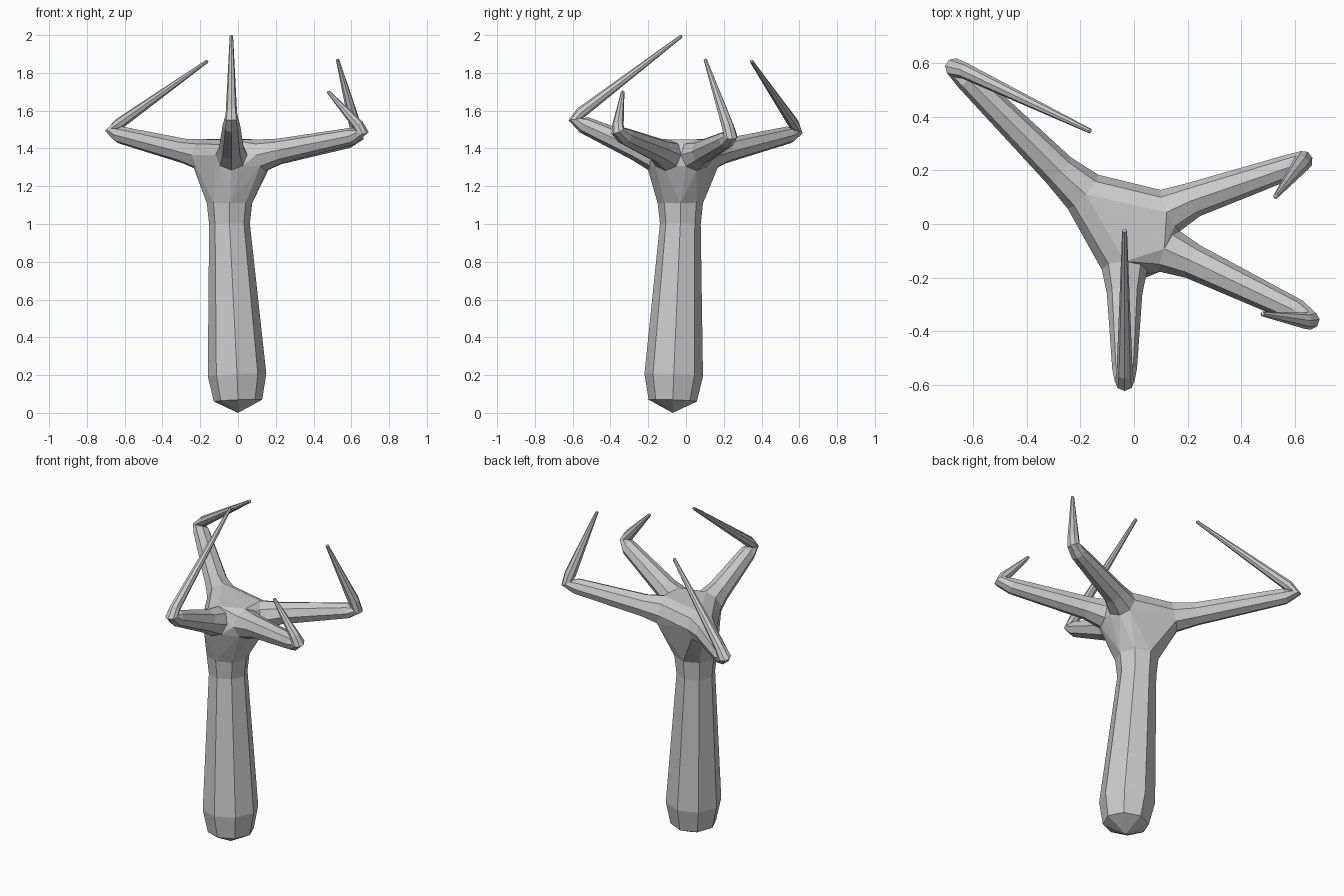
import bpy, bmesh, math
from mathutils import Vector

if "Cube" in bpy.data.objects:
    bpy.data.objects.remove(bpy.data.objects["Cube"])

SIDES = 8

# limbs as (x, y, z, radius), each starting at the central hub
TRUNK = [(-.045, -.03, 1.11, .12), (-.045, -.03, 1.0, .108),
         (-.005, -.065, .2, .155), (0, -.07, .065, .128)]
LEFT_BACK = [(-.19, .12, 1.365, .085), (-.28, .2, 1.385, .066),
             (-.625, .545, 1.472, .046), (-.667, .583, 1.494, .037),
             (-.63, .57, 1.53, .03), (-.163, .346, 1.862, .009)]
FRONT = [(-.035, -.17, 1.365, .085), (-.035, -.26, 1.4, .066),
         (-.035, -.54, 1.525, .046), (-.035, -.585, 1.555, .037),
         (-.035, -.555, 1.59, .03), (-.035, -.025, 1.994, .009)]
RIGHT_FRONT = [(.13, -.1, 1.365, .085), (.22, -.14, 1.387, .066),
               (.605, -.325, 1.465, .046), (.655, -.36, 1.492, .037),
               (.635, -.36, 1.525, .03), (.478, -.335, 1.7, .009)]
RIGHT_BACK = [(.135, .05, 1.365, .085), (.22, .09, 1.382, .066),
              (.585, .215, 1.448, .046), (.633, .236, 1.466, .037),
              (.622, .222, 1.515, .033), (.527, .102, 1.87, .009)]

bm = bmesh.new()


def make_rings(path):
    """One ring of vertices around each path point, carried along the bends."""
    pts = [Vector(p[:3]) for p in path]
    dirs = [(b - a).normalized() for a, b in zip(pts, pts[1:])]
    tans = [dirs[0]] + [(a + b).normalized() for a, b in zip(dirs, dirs[1:])] + [dirs[-1]]
    ref = Vector((1, 0, 0)) if abs(dirs[0].z) > .8 else Vector((0, 0, 1))
    side = (ref - tans[0] * ref.dot(tans[0])).normalized()
    rings = []
    for i, (p, t) in enumerate(zip(pts, tans)):
        if i:
            side = tans[i - 1].rotation_difference(t) @ side
        other = t.cross(side)
        r = path[i][3]
        rings.append([bm.verts.new(p + r * (side * math.cos(a) + other * math.sin(a)))
                      for a in (k * math.tau / SIDES for k in range(SIDES))])
    return rings


limbs = [TRUNK, LEFT_BACK, FRONT, RIGHT_FRONT, RIGHT_BACK]
all_rings = [make_rings(p) for p in limbs]

# hub: hull over the first ring of every limb, opened where the limbs join
bases = [set(r[0]) for r in all_rings]
bmesh.ops.convex_hull(bm, input=[v for r in all_rings for v in r[0]],
                      use_existing_faces=False)
caps = [f for f in bm.faces if any(set(f.verts) <= b for b in bases)]
if caps:
    bmesh.ops.delete(bm, geom=caps, context='FACES_ONLY')

# limbs: quads between rings, closed by a small point at the end
for path, rings in zip(limbs, all_rings):
    for a, b in zip(rings, rings[1:]):
        for k in range(SIDES):
            n = (k + 1) % SIDES
            bm.faces.new((a[k], a[n], b[n], b[k]))
    p, q = Vector(path[-1][:3]), Vector(path[-2][:3])
    tip = Vector((0, -.07, 0)) if path is TRUNK else p + (p - q).normalized() * .006
    tip = bm.verts.new(tip)
    last = rings[-1]
    for k in range(SIDES):
        bm.faces.new((last[k], last[(k + 1) % SIDES], tip))

bmesh.ops.recalc_face_normals(bm, faces=bm.faces[:])
mesh = bpy.data.meshes.new("branching_tree")
bm.to_mesh(mesh)
bm.free()
bpy.context.collection.objects.link(bpy.data.objects.new("branching_tree", mesh))
